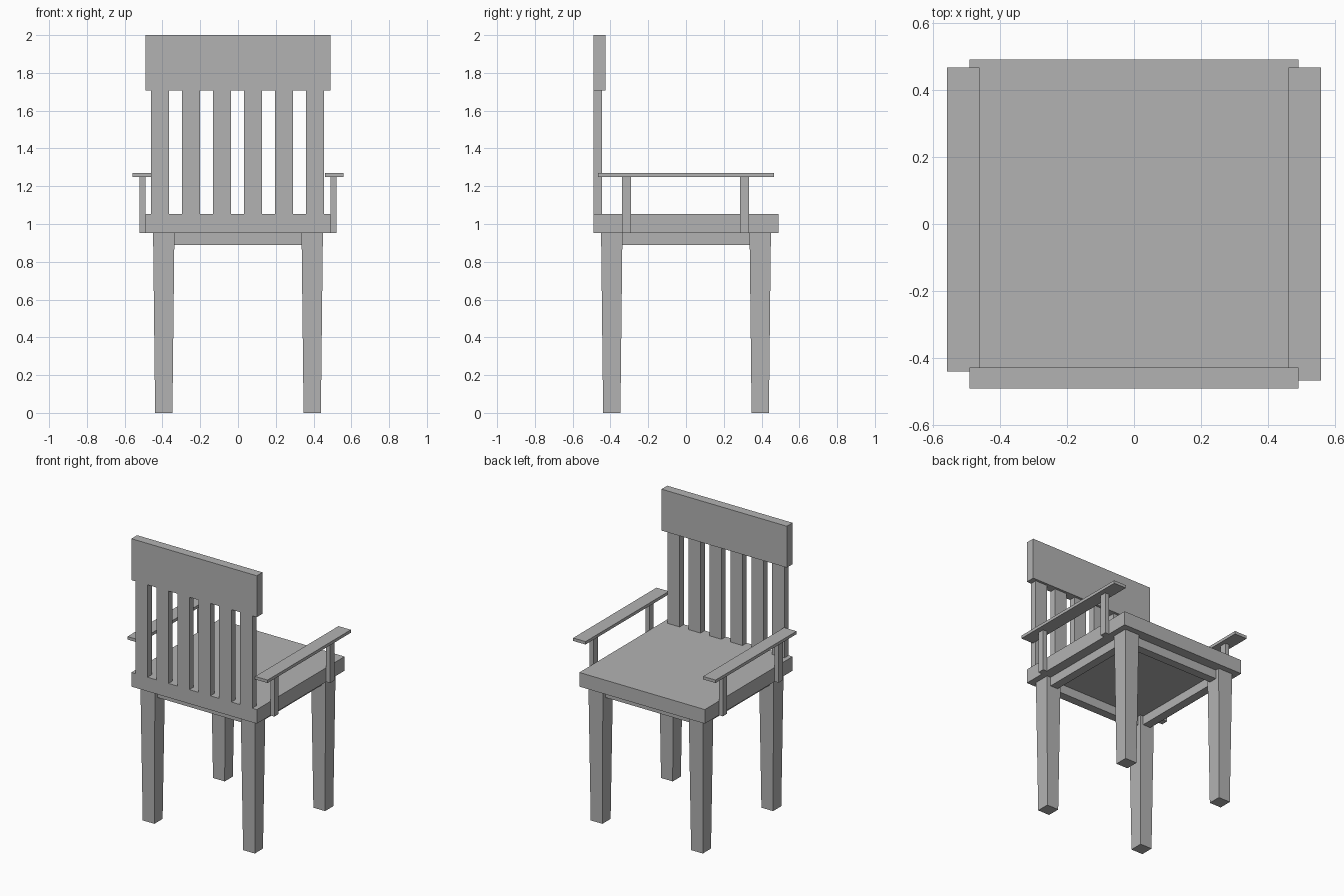
import bpy
import bmesh

cube = bpy.data.objects.get("Cube")
if cube:
    bpy.data.objects.remove(cube, do_unlink=True)

grey = bpy.data.materials.new("plain grey")
grey.use_nodes = True
GREY = (0.45, 0.45, 0.45, 1)
grey.diffuse_color = GREY
grey.node_tree.nodes["Principled BSDF"].inputs["Base Color"].default_value = GREY


def box(name, x, y, z, foot=1.0):
    """Box from (min, max) ranges; foot scales the bottom face about its centre."""
    bm = bmesh.new()
    bmesh.ops.create_cube(bm, size=1)
    for v in bm.verts:
        scale = foot if v.co.z < 0 else 1.0
        v.co.x = sum(x) / 2 + v.co.x * (x[1] - x[0]) * scale
        v.co.y = sum(y) / 2 + v.co.y * (y[1] - y[0]) * scale
        v.co.z = sum(z) / 2 + v.co.z * (z[1] - z[0])
    mesh = bpy.data.meshes.new(name)
    bm.to_mesh(mesh)
    bm.free()
    mesh.materials.append(grey)
    obj = bpy.data.objects.new(name, mesh)
    bpy.context.collection.objects.link(obj)
    return obj


def span(centre, width):
    return (centre - width / 2, centre + width / 2)


HALF = 0.491
SEAT_BOTTOM, SEAT_TOP = 0.953, 1.053
RAIL_BOTTOM = 1.707
ARM_BOTTOM, ARM_TOP = 1.249, 1.27

# Seat and top rail of the backrest
box("seat", (-HALF, HALF), (-HALF, HALF), (SEAT_BOTTOM, SEAT_TOP))
box("back_top_rail", (-HALF, HALF), (-HALF, -0.427), (RAIL_BOTTOM, 2))

# Backrest slats
for i in range(6):
    box(f"back_slat_{i + 1}", span(-0.412 + i * 0.164, 0.095),
        (-HALF, -0.444), (SEAT_TOP, RAIL_BOTTOM))

# Tapered legs
for side, sx in (("right", -1), ("left", 1)):
    for end, sy in (("front", -1), ("rear", 1)):
        box(f"{end}_{side}_leg", span(sx * 0.393, 0.113), span(sy * 0.393, 0.113),
            (0, SEAT_BOTTOM), foot=0.81)

# Apron rails between the legs
for sign, end, side in ((-1, "front", "right"), (1, "rear", "left")):
    across, along = span(sign * 0.39, 0.06), (-0.34, 0.34)
    box(f"{end}_apron", along, across, (0.89, SEAT_BOTTOM))
    box(f"{side}_apron", across, along, (0.89, SEAT_BOTTOM))

# Armrests on two posts each; the right one is slightly shorter
for side, sx, start in (("right", -1, -0.44), ("left", 1, -0.466)):
    box(f"{side}_armrest", span(sx * 0.509, 0.097), (start, 0.466), (ARM_BOTTOM, ARM_TOP))
    for end, y in (("front", -0.314), ("rear", 0.309)):
        box(f"{side}_{end}_arm_post", span(sx * 0.506, 0.031), span(y, 0.048),
            (SEAT_BOTTOM, ARM_BOTTOM))
